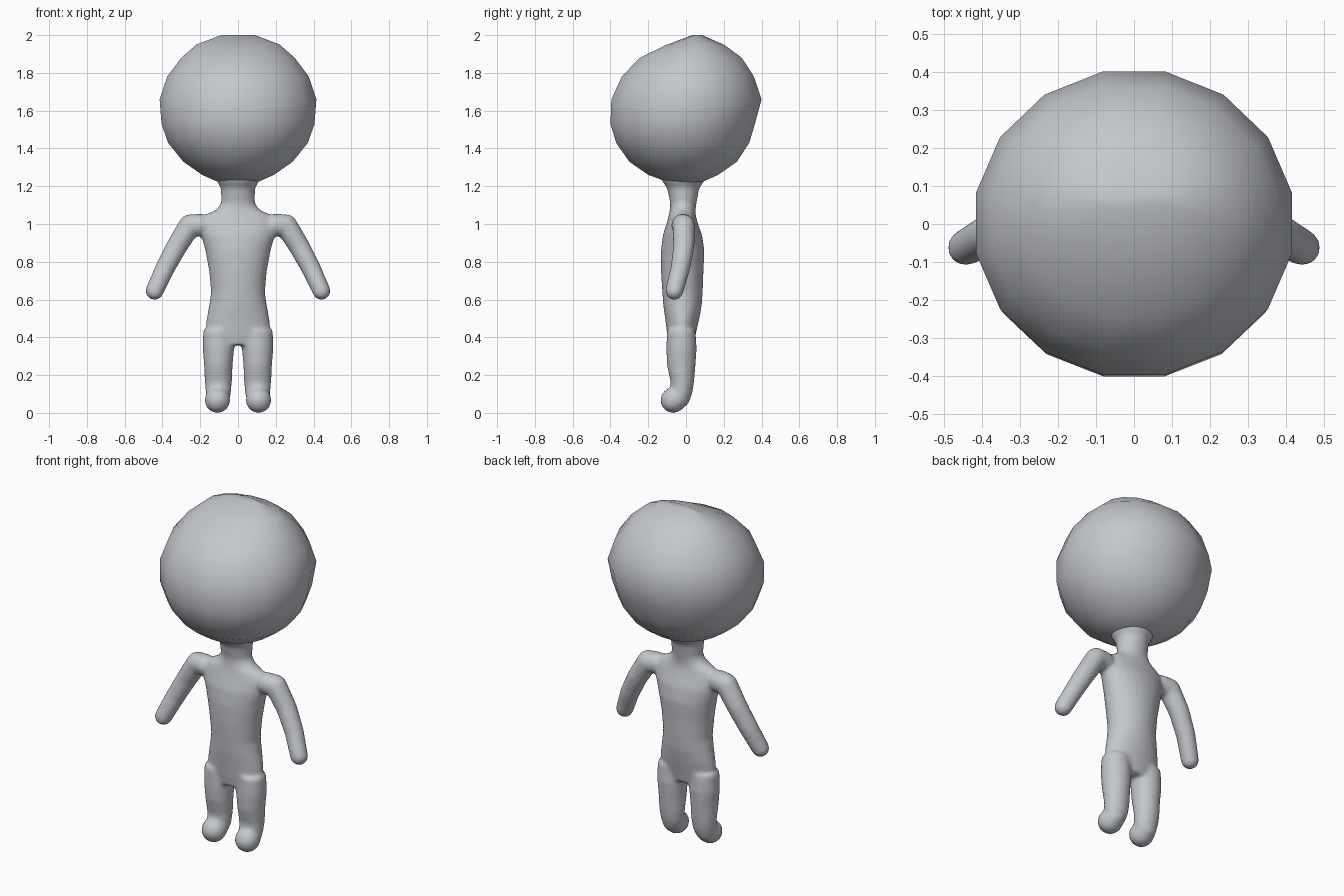
import bpy, bmesh, math
from mathutils import Vector

cube = bpy.data.objects.get("Cube")
if cube:
    bpy.data.objects.remove(cube)

grey = bpy.data.materials.new("plain grey")
grey.use_nodes = True
colour = (0.55, 0.57, 0.61, 1)
grey.diffuse_color = colour
grey.node_tree.nodes["Principled BSDF"].inputs["Base Color"].default_value = colour

# Unit directions shared by every round limb end
ball = bmesh.new()
bmesh.ops.create_icosphere(ball, subdivisions=3, radius=1)
directions = [v.co.copy() for v in ball.verts]
ball.free()


def loft(bm, rings, sides, cx=0):
    """Closed stack of ovals; each ring is z, half width, front y, back y."""
    grow = 1 / math.cos(math.pi / sides)
    loops = []
    for z, half, front, back in rings:
        mid, depth = (front + back) / 2, (back - front) / 2
        angles = [2 * math.pi * (i + 0.5) / sides for i in range(sides)]
        loops.append([bm.verts.new((cx + half * grow * math.cos(a),
                                    mid + depth * grow * math.sin(a), z)) for a in angles])
    faces = [bm.faces.new(loops[0][::-1]), bm.faces.new(loops[-1])]
    for low, high in zip(loops, loops[1:]):
        for i in range(sides):
            j = (i + 1) % sides
            faces.append(bm.faces.new((low[i], low[j], high[j], high[i])))
    bmesh.ops.recalc_face_normals(bm, faces=faces)


def limb(bm, balls):
    """Round-ended tube through a chain of balls, each a centre and radius."""
    for pair in zip(balls, balls[1:]):
        verts = [bm.verts.new(Vector(centre) + d * radius)
                 for centre, radius in pair for d in directions]
        bmesh.ops.convex_hull(bm, input=verts)
        inner = [v for v in bm.verts if not v.link_faces]
        bmesh.ops.delete(bm, geom=inner, context='VERTS')
    bmesh.ops.recalc_face_normals(bm, faces=bm.faces[:])


def finish(bm, name):
    mesh = bpy.data.meshes.new(name)
    bm.to_mesh(mesh)
    bm.free()
    mesh.materials.append(grey)
    mesh.shade_smooth()
    obj = bpy.data.objects.new(name, mesh)
    bpy.context.collection.objects.link(obj)
    return obj


# Large faceted head with its crown set a little to the back
bm = bmesh.new()
loft(bm, [(1.22, .10, -.09, .08), (1.26, .19, -.20, .17), (1.33, .29, -.30, .27),
          (1.43, .37, -.37, .335), (1.53, .405, -.40, .365), (1.66, .415, -.395, .40),
          (1.78, .375, -.34, .36), (1.88, .30, -.245, .295), (1.95, .22, -.10, .20),
          (2.0, .09, .035, .085)], 16)
finish(bm, "head")

# Torso and neck
bm = bmesh.new()
loft(bm, [(.36, .13, -.09, .04), (.42, .172, -.10, .052), (.50, .165, -.11, .07),
          (.57, .152, -.12, .083), (.64, .142, -.125, .088), (.75, .152, -.132, .092),
          (.86, .172, -.132, .097), (.94, .195, -.122, .085), (1.01, .20, -.10, .06),
          (1.05, .17, -.09, .05), (1.075, .115, -.085, .05), (1.11, .088, -.083, .055),
          (1.19, .09, -.10, .07), (1.225, .11, -.125, .095), (1.29, .14, -.15, .12)], 24)

# Legs, feet and arms, on both sides
for side in (1, -1):
    loft(bm, [(.06, .055, -.09, .015), (.10, .066, -.085, .032), (.16, .071, -.08, .042),
              (.25, .075, -.10, .05), (.34, .083, -.104, .056), (.44, .08, -.10, .05)],
         20, side * .104)
    limb(bm, [((side * .108, -.035, .085), .06), ((side * .109, -.068, .067), .068)])
    limb(bm, [((side * .20, -.018, .995), .06), ((side * .255, -.012, .992), .06),
              ((side * .325, -.012, .88), .056), ((side * .387, -.03, .765), .052),
              ((side * .442, -.062, .645), .048)])
body = finish(bm, "body")

# Blend the body parts into one soft skin
skin = body.modifiers.new("Blend", 'REMESH')
skin.mode = 'VOXEL'
skin.voxel_size = 0.011
skin.use_smooth_shade = True
soft = body.modifiers.new("Soften", 'SMOOTH')
soft.factor = 0.5
soft.iterations = 8
